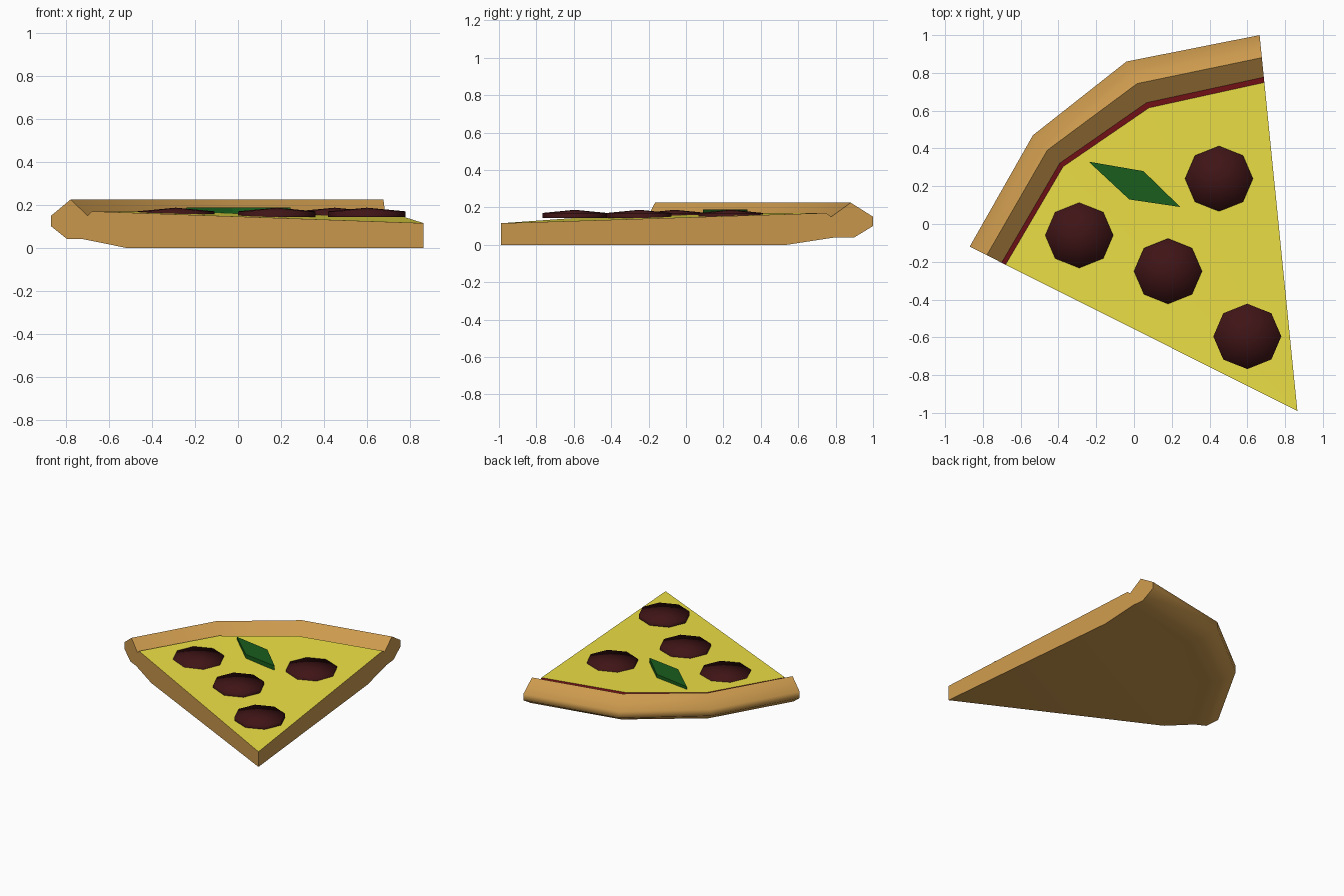
import bpy, math

if "Cube" in bpy.data.objects:
    bpy.data.objects.remove(bpy.data.objects["Cube"])

def material(name, rgb):
    m = bpy.data.materials.new(name)
    m.diffuse_color = (*rgb, 1)
    m.use_nodes = True
    m.node_tree.nodes["Principled BSDF"].inputs["Base Color"].default_value = m.diffuse_color
    return m

DOUGH = material("dough", (0.60, 0.32, 0.075))
CHEESE = material("cheese", (0.85, 0.75, 0.06))
SAUCE = material("sauce", (0.13, 0.004, 0.006))
SALAMI = material("salami", (0.05, 0.007, 0.008))
GREEN = material("green", (0.01, 0.11, 0.012))

def build(name, verts, faces, mat, smooth=None):
    me = bpy.data.meshes.new(name)
    me.from_pydata(verts, [], faces)
    me.materials.append(mat)
    ob = bpy.data.objects.new(name, me)
    bpy.context.collection.objects.link(ob)
    if smooth:
        bpy.ops.object.select_all(action='DESELECT')
        ob.select_set(True)
        bpy.context.view_layer.objects.active = ob
        bpy.ops.object.shade_smooth_by_angle(angle=math.radians(smooth))
    return ob

# Outer rim corners seen from the tip, with the local crust width factor
TIP = (0.865, -0.99)
RIM = [(-0.87, -0.12, 0.87), (-0.535, 0.47, 0.905), (-0.04, 0.86, 1.05), (0.665, 1.0, 1.0)]
# Crust section: inset fraction towards the tip, height
PROFILE = [(0.231, 0), (0.10, 0.04), (0.05, 0.04), (0, 0.10), (0, 0.15),
           (0.06, 0.225), (0.112, 0.15), (0.126, 0.17)]
N = len(RIM)

def ring(inset, z):
    return [(x + (TIP[0] - x) * inset * k, y + (TIP[1] - y) * inset * k, z) for x, y, k in RIM]

def strips(rows):
    return [(i*N + j + 1, i*N + j, (i+1)*N + j, (i+1)*N + j + 1)
            for i in range(rows - 1) for j in range(N - 1)]

# Crust: rolled rim, underside and the two cut sides
rows = len(PROFILE)
verts = [v for p in PROFILE for v in ring(*p)]
tb, tt = len(verts), len(verts) + 1
verts += [(*TIP, 0), (*TIP, 0.115)]
left = [i*N for i in range(rows)]
right = [i*N + N - 1 for i in range(rows)]
faces = strips(rows - 1)
faces += [[tb] + list(range(N)), [tb, tt] + left[::-1], [tt, tb] + right]
build("crust", verts, faces, DOUGH, 62)

# Sauce: thin step between rim and cheese
build("sauce", ring(*PROFILE[-2]) + ring(*PROFILE[-1]), strips(2), SAUCE)

# Cheese: sloping top sheet
build("cheese", [(*TIP, 0.115)] + ring(*PROFILE[-1]), [(0, j + 1, j) for j in range(1, N)], CHEESE)

# Salami: eight-sided slightly domed discs
for n, (cx, cy) in enumerate([(-0.29, -0.06), (0.18, -0.25), (0.45, 0.24), (0.60, -0.595)]):
    v = [(cx + 0.18 * math.cos(a * math.pi / 4), cy + 0.173 * math.sin(a * math.pi / 4), z)
         for z in (0.143, 0.17) for a in range(8)] + [(cx, cy, 0.187)]
    f = [tuple(range(7, -1, -1))]
    for a in range(8):
        b = (a + 1) % 8
        f += [(a, b, b + 8, a + 8), (a + 8, b + 8, 16)]
    build(f"salami_{n + 1}", v, f, SALAMI, 89)

# Leaf: flat diamond slab
outline = [(-0.24, 0.33), (-0.025, 0.13), (0.245, 0.09), (0.05, 0.28)]
v = [(x, y, z) for z in (0.155, 0.188) for x, y in outline]
f = [(3, 2, 1, 0), (4, 5, 6, 7)] + [(a, (a+1) % 4, (a+1) % 4 + 4, a + 4) for a in range(4)]
build("leaf", v, f, GREEN)
